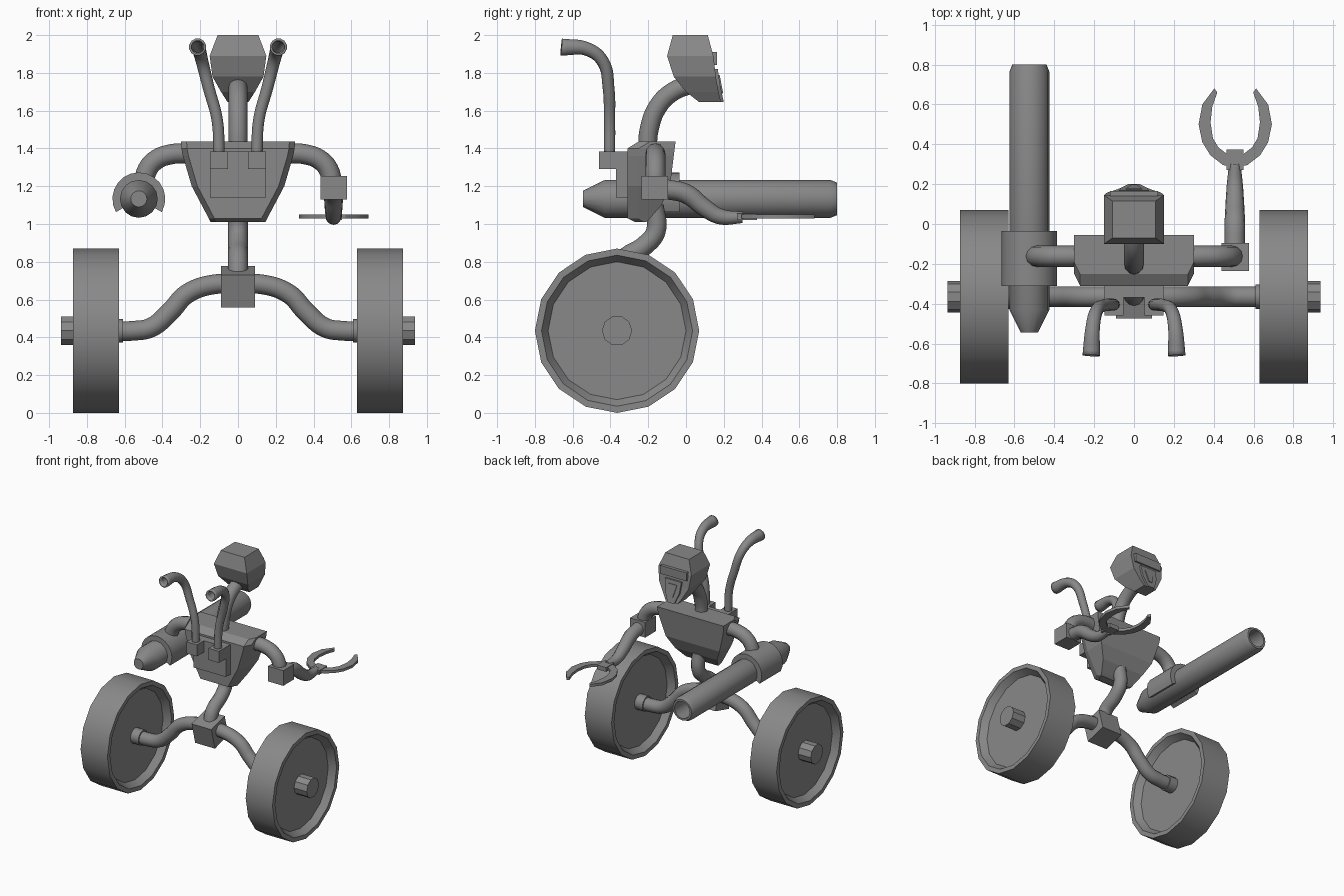
import bpy, bmesh, math
from mathutils import Matrix, Vector

cube = bpy.data.objects.get("Cube")
if cube:
    bpy.data.objects.remove(cube, do_unlink=True)

metal = bpy.data.materials.new("grey metal")
metal.use_nodes = True
grey = (0.25, 0.25, 0.25, 1)
metal.diffuse_color = grey
metal.node_tree.nodes["Principled BSDF"].inputs["Base Color"].default_value = grey


def select(obj):
    bpy.ops.object.select_all(action="DESELECT")
    obj.select_set(True)
    bpy.context.view_layer.objects.active = obj


def finish(name, bm, smooth=True):
    bmesh.ops.recalc_face_normals(bm, faces=bm.faces)
    mesh = bpy.data.meshes.new(name)
    bm.to_mesh(mesh)
    bm.free()
    mesh.materials.append(metal)
    obj = bpy.data.objects.new(name, mesh)
    bpy.context.collection.objects.link(obj)
    if smooth:
        select(obj)
        bpy.ops.object.shade_smooth_by_angle(angle=math.radians(32))
    return obj


def box(name, low, high, tilt=0):
    low, high = Vector(low), Vector(high)
    bm = bmesh.new()
    matrix = (Matrix.Translation((low + high) / 2) @ Matrix.Rotation(tilt, 4, "X")
              @ Matrix.Diagonal((*(high - low), 1)))
    bmesh.ops.create_cube(bm, size=1, matrix=matrix)
    return finish(name, bm, False)


def skin(bm, rings, closed=True):
    """Join successive rings of points with quads."""
    rows = [[bm.verts.new(p) for p in ring] for ring in rings]
    count = len(rows[0])
    for a, b in zip(rows, rows[1:]):
        for i in range(count if closed else count - 1):
            j = (i + 1) % count
            bm.faces.new((a[i], a[j], b[j], b[i]))
    return rows


def lathe(name, profile, centre, axis, sides=16):
    """Revolve (position, radius) pairs around the x or y axis."""
    bm = bmesh.new()
    rings = []
    for pos, r in profile:
        ring = []
        for i in range(sides):
            t = math.tau * i / sides
            u, v = r * math.cos(t), r * math.sin(t)
            ring.append(Vector(centre) + Vector((pos, u, v) if axis == "x" else (u, pos, v)))
        rings.append(ring)
    rows = skin(bm, rings)
    bm.faces.new(rows[0])
    bm.faces.new(rows[-1])
    return finish(name, bm)


def stack(name, sections, chamfer=0):
    """Solid from level sections (z, half width, front y, back y)."""
    bm = bmesh.new()
    rings = []
    for z, w, y0, y1 in sections:
        half = [(w, y1), (w, y0)]
        if chamfer:
            half = [(w, y1), (w, min(y0 + chamfer, y1 - 0.01)), (w - chamfer / 2, y0)]
        rings.append([(x, y, z) for x, y in half] + [(-x, y, z) for x, y in reversed(half)])
    rows = skin(bm, rings)
    bm.faces.new(rows[0])
    bm.faces.new(rows[-1])
    return finish(name, bm, False)


def tube(name, points, radii, open_end=False):
    curve = bpy.data.curves.new(name, "CURVE")
    curve.dimensions = "3D"
    curve.bevel_depth = 1
    curve.bevel_resolution = 4
    curve.resolution_u = 6
    curve.use_fill_caps = not open_end
    spline = curve.splines.new("BEZIER")
    spline.bezier_points.add(len(points) - 1)
    for i, (bp, p) in enumerate(zip(spline.bezier_points, points)):
        bp.co = p
        bp.radius = radii[i] if isinstance(radii, list) else radii
        bp.handle_left_type = bp.handle_right_type = "AUTO"
    curve.materials.append(metal)
    obj = bpy.data.objects.new(name, curve)
    bpy.context.collection.objects.link(obj)
    select(obj)
    bpy.ops.object.convert(target="MESH")
    obj = bpy.context.view_layer.objects.active
    if open_end:
        wall = obj.modifiers.new("wall", "SOLIDIFY")
        wall.thickness = 0.012
        wall.offset = -1
    bpy.ops.object.shade_smooth_by_angle(angle=math.radians(40))
    return obj


# Wheels, hubs, bent axle and exhaust pipes, mirrored left and right
AX, AZ = -0.365, 0.435
for side, s in (("left", 1), ("right", -1)):
    half = [(0.07, 0), (0.07, 0.365), (0.122, 0.4), (0.122, 0.435)]
    lathe(side + "_wheel", [(-p, r) for p, r in half] + half[::-1],
          (s * 0.752, AX, AZ), "x")
    lathe(side + "_hub", [(0.8 * s, 0.08), (0.937 * s, 0.08)], (0, AX, AZ), "x", 10)
    lathe(side + "_axle_collar", [(0.61 * s, 0.062), (0.7 * s, 0.062)], (0, AX, AZ), "x", 12)
    path = [(0, 0.68), (0.13, 0.68), (0.27, 0.63), (0.36, 0.535), (0.46, 0.452), (0.55, AZ), (0.7, AZ)]
    tube(side + "_axle", [(s * x, AX, z) for x, z in path], 0.052)
    box(side + "_exhaust_block", (s * 0.1 - 0.048, -0.46, 1.29), (s * 0.1 + 0.048, -0.3, 1.385))
    tube(side + "_exhaust_pipe",
         [(s * 0.1, -0.405, 1.36), (s * 0.11, -0.405, 1.55), (s * 0.155, -0.41, 1.72),
          (s * 0.19, -0.44, 1.86), (s * 0.207, -0.52, 1.925), (s * 0.214, -0.66, 1.937)],
         [0.03, 0.03, 0.031, 0.033, 0.037, 0.046], True)

box("axle_block", (-0.09, -0.455, 0.577), (0.09, -0.275, 0.757), math.radians(15))
tube("spine", [(0, -0.37, 0.7), (0, -0.33, 0.81), (0, -0.22, 0.885),
               (0, -0.16, 0.96), (0, -0.17, 1.1)], 0.052)

# Torso with plate
stack("torso", [(1.01, 0.145, -0.27, -0.21), (1.03, 0.155, -0.31, -0.19), (1.1, 0.192, -0.31, -0.13),
                (1.2, 0.245, -0.31, -0.085), (1.36, 0.292, -0.31, -0.065),
                (1.4, 0.3, -0.31, -0.06), (1.437, 0.302, -0.25, -0.055)], 0.06)
box("torso_plate", (-0.148, -0.37, 1.14), (0.148, -0.28, 1.385))

# Neck, head and face
tube("neck", [(0, -0.205, 1.4), (0, -0.195, 1.5), (0, -0.15, 1.62),
              (0, -0.07, 1.7), (0, 0.06, 1.75)], 0.05)
stack("head", [(1.645, 0.055, 0.07, 0.185), (1.7, 0.09, 0, 0.172), (1.78, 0.135, -0.065, 0.158),
               (1.89, 0.15, -0.1, 0.145), (2.0, 0.108, -0.07, 0.115)])
box("visor", (-0.12, 0.1, 1.842), (0.12, 0.165, 1.91))
stack("face_mask", [(1.645, 0.03, 0.1, 0.2), (1.73, 0.065, 0.1, 0.182), (1.82, 0.075, 0.1, 0.168)])
stack("mouth_guard", [(1.69, 0.015, 0.1, 0.197), (1.79, 0.04, 0.1, 0.178)])

# Shoulders
for side, s in (("left", 1), ("right", -1)):
    tube(side + "_shoulder", [(s * x, -0.162, z) for x, z in
         ((0.25, 1.373), (0.35, 1.37), (0.44, 1.335), (0.487, 1.27), (0.495, 1.2))], 0.053)

# Left forearm and claw
box("left_elbow", (0.438, -0.235, 1.13), (0.577, -0.095, 1.255))
tube("left_forearm", [(0.506, -0.11, 1.185), (0.506, 0.0, 1.16), (0.506, 0.1, 1.085),
                      (0.506, 0.18, 1.04), (0.506, 0.3, 1.035)], [0.052, 0.052, 0.047, 0.042, 0.03])
box("claw_base", (0.465, 0.27, 1.02), (0.55, 0.375, 1.055))
outer = [(0, 0.29), (0.06, 0.295), (0.125, 0.345), (0.165, 0.41), (0.184, 0.5), (0.165, 0.6), (0.105, 0.68)]
inner = [(0, 0.345), (0.04, 0.35), (0.085, 0.385), (0.112, 0.43), (0.124, 0.51), (0.115, 0.59), (0.09, 0.66)]
for side, s in (("left", 1), ("right", -1)):
    bm = bmesh.new()
    rings = [[(0.508 + s * x, y, z) for (x, y), z in
              ((o, 1.028), (i, 1.028), (i, 1.05), (o, 1.05))] for o, i in zip(outer, inner)]
    rows = skin(bm, rings)
    bm.faces.new(rows[-1])
    finish("claw_" + side + "_finger", bm)

# Right arm cannon, hollow at the muzzle
GUN = (-0.525, 0, 1.133)
lathe("cannon", [(-0.545, 0.043), (-0.43, 0.1), (0.765, 0.1), (0.8, 0.086),
                 (0.8, 0.07), (0.6, 0.07)], GUN, "y")
bm = bmesh.new()
arc = []
for i in range(15):
    t = math.radians(-30 + 240 * i / 14)
    arc.append([(GUN[0] + r * math.cos(t), y, GUN[2] + r * math.sin(t))
                for r, y in ((0.095, -0.31), (0.14, -0.31), (0.14, -0.035), (0.095, -0.035))])
rows = skin(bm, arc)
bm.faces.new(rows[0])
bm.faces.new(rows[-1])
finish("cannon_clamp", bm)
